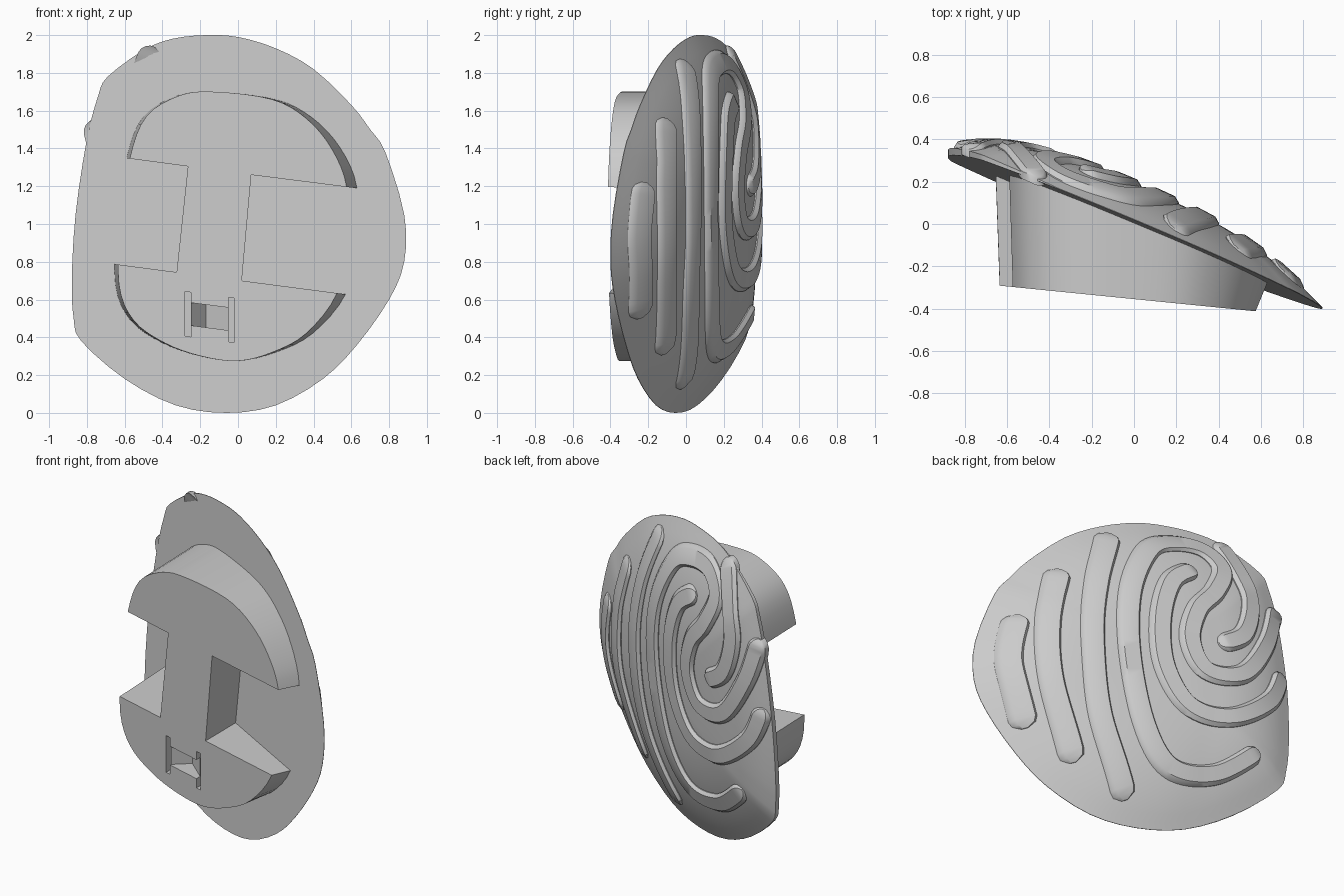
import bpy
import bmesh
import math
from mathutils import Vector

cube = bpy.data.objects.get("Cube")
if cube:
    bpy.data.objects.remove(cube, do_unlink=True)

gray = bpy.data.materials.new("plain gray")
gray.use_nodes = True
color = (0.6, 0.6, 0.6, 1)
gray.diffuse_color = color
gray.node_tree.nodes["Principled BSDF"].inputs["Base Color"].default_value = color


def smooth_path(points, steps, closed=False):
    """Catmull-Rom samples through a few 2D points."""
    pts = [Vector(p) for p in points]
    n = len(pts)
    get = (lambda i: pts[i % n]) if closed else (lambda i: pts[min(max(i, 0), n - 1)])
    out = []
    for i in range(n if closed else n - 1):
        a, b, c, d = (get(i + k) for k in (-1, 0, 1, 2))
        for s in range(steps):
            t = s / steps
            out.append(0.5 * (2 * b + (c - a) * t + (2 * a - 5 * b + 4 * c - d) * t * t
                              + (3 * b - a - 3 * c + d) * t ** 3))
    if not closed:
        out.append(pts[-1])
    return out


def finish(name, bm, smooth=None):
    bmesh.ops.recalc_face_normals(bm, faces=bm.faces)
    mesh = bpy.data.meshes.new(name)
    bm.to_mesh(mesh)
    bm.free()
    mesh.materials.append(gray)
    obj = bpy.data.objects.new(name, mesh)
    bpy.context.collection.objects.link(obj)
    if smooth:
        shade(obj, smooth)
    return obj


def shade(obj, degrees):
    bpy.ops.object.select_all(action="DESELECT")
    obj.select_set(True)
    bpy.context.view_layer.objects.active = obj
    bpy.ops.object.shade_smooth_by_angle(angle=math.radians(degrees))


def loft(name, rings):
    """Closed solid through matching rings of 3D points."""
    bm = bmesh.new()
    rows = [[bm.verts.new(p) for p in ring] for ring in rings]
    n = len(rows[0])
    for a, b in zip(rows, rows[1:]):
        for i in range(n):
            j = (i + 1) % n
            bm.faces.new((a[i], a[j], b[j], b[i]))
    bm.faces.new(rows[0])
    bm.faces.new(rows[-1])
    return bm


def plane_y(x, z):
    return -0.03 - 0.41 * x + 0.05 * (z - 1)


# Shield outline, seen from the front
outline = smooth_path([
    (-.17, 2), (0, 1.99), (.2, 1.93), (.4, 1.82), (.6, 1.63), (.7, 1.5), (.78, 1.38),
    (.88, 1.05), (.88, .8), (.8, .6), (.63, .36), (.45, .18), (.2, .04), (-.06, 0),
    (-.33, .04), (-.6, .18), (-.83, .38), (-.87, .5), (-.88, .7), (-.86, 1.05),
    (-.8, 1.45), (-.74, 1.68), (-.69, 1.78), (-.5, 1.92), (-.35, 1.98)], 3, True)
center = Vector((0, 1))
polar = sorted((math.atan2(p.y - 1, p.x), (p - center).length) for p in outline)
polar = ([(polar[-1][0] - math.tau, polar[-1][1])] + polar
         + [(polar[0][0] + math.tau, polar[0][1])])


def dome_y(x, z):
    """Height of the bulging back surface."""
    angle = math.atan2(z - 1, x)
    for (a, ra), (b, rb) in zip(polar, polar[1:]):
        if a <= angle <= b:
            edge = ra + (rb - ra) * (angle - a) / max(b - a, 1e-6)
            break
    r = min(math.hypot(x, z - 1) / edge, 1)
    lift = 0.06 * max(0, -x - 0.35)
    return plane_y(x, z) + 0.21 * (1 - r ** 3) + lift


# Domed shield with a flat front
rings = [[(p.x, plane_y(p.x, p.y), p.y) for p in outline]]
for k in range(24):
    f = 1 - k / 24
    ring = [center + (p - center) * f for p in outline]
    rings.append([(p.x, dome_y(p.x, p.y) + (0.003 if k == 0 else 0), p.y) for p in ring])
finish("domed_shield", loft("domed_shield", rings), 35)


# Raised winding ridges on the back
def ridge(name, points, width=0.062, height=0.028):
    path = smooth_path(points, 10)
    run = [0]
    for a, b in zip(path, path[1:]):
        run.append(run[-1] + (b - a).length)
    bm = bmesh.new()
    rows = []
    for i, p in enumerate(path):
        t = (path[min(i + 1, len(path) - 1)] - path[max(i - 1, 0)]).normalized()
        side = Vector((-t.y, t.x))
        end = min(run[i], run[-1] - run[i]) / width
        w = width * math.sqrt(max(0.05, 1 - max(0, 1 - end) ** 2))
        top = height * min(1, 0.4 + end)
        row = []
        for s, h in ((-1, -0.03), (-1, 0.006), (-0.7, top), (0.7, top), (1, 0.006), (1, -0.03)):
            q = p + side * s * w
            row.append((q.x, dome_y(q.x, q.y) + h, q.y))
        rows.append(row)
    bm.free()
    finish(name, loft(name, rows), 35)


ridge("ridge_short", [(.7, 1.22), (.74, .9), (.62, .5)])
ridge("ridge_medium", [(.48, 1.56), (.56, 1.2), (.54, .8), (.36, .31)])
ridge("ridge_long", [(.18, 1.87), (.3, 1.5), (.34, 1.1), (.27, .6), (.05, .13)])
ridge("ridge_arch", [
    (-.65, .55), (-.41, .36), (-.14, .35), (.04, .6), (.14, 1.05), (.13, 1.45), (0, 1.76),
    (-.16, 1.85), (-.33, 1.84), (-.42, 1.71), (-.35, 1.53), (-.24, 1.38), (-.2, 1.17),
    (-.3, .99), (-.52, 1.02), (-.69, 1.28), (-.77, 1.55)])
ridge("ridge_loop", [
    (-.25, 1.67), (-.1, 1.55), (-.03, 1.28), (-.06, .97), (-.21, .74), (-.46, .72),
    (-.71, .9), (-.81, 1.12)])
ridge("ridge_core", [(-.37, 1.18), (-.52, 1.28), (-.58, 1.5), (-.53, 1.72), (-.45, 1.94)])

# Mounting block, flaring out toward the shield
profile = smooth_path([
    (-.59, 1.35), (-.5, 1.57), (-.32, 1.68), (-.13, 1.7), (.2, 1.66), (.4, 1.56),
    (.55, 1.4), (.64, 1.19), (.63, .9), (.58, .63), (.4, .42), (.2, .32), (0, .275),
    (-.2, .3), (-.4, .37), (-.57, .49), (-.65, .68), (-.64, 1)], 4, True)
front, back = [], []
for p in profile:
    x = p.x * (0.9 if p.x > 0 else 0.97)
    front.append((x, -0.355 - 0.1 * x, p.y))
    back.append((p.x, plane_y(p.x, p.y) + 0.03, p.y))
block = finish("mounting_block", loft("mounting_block", [front, back]))


def prism(points, y0, y1):
    return loft("cutter", [[(x, y, z) for x, z in points] for y in (y0, y1)])


def tilted_box(x0, x1, z0, z1):
    return [(x, z - 0.13 * (x + 0.15)) for x, z in ((x0, z0), (x1, z0), (x1, z1), (x0, z1))]


# Side notches, the slot's two end bars and its V-shaped web
wedge = [(-.25, -.6), (-.25, -.32), (-.17, -.22), (-.04, -.32), (-.04, -.6)]
cutters = [
    prism([(-.9, 1.39), (-.265, 1.305), (-.325, .745), (-.9, .82)], -1, 1),
    prism([(.07, 1.26), (.9, 1.155), (.9, .585), (.02, .7)], -1, 1),
    prism(tilted_box(-.28, -.25, .39, .625), -1, -.22),
    prism(tilted_box(-.05, -.02, .39, .625), -1, -.22),
    loft("web", [[(x, y, z - 0.13 * (x + 0.15)) for x, y in wedge] for z in (.45, .57)]),
]
helpers = []
for bm in cutters:
    cutter = finish("cutter", bm)
    cutter.hide_render = True
    mod = block.modifiers.new("cut", "BOOLEAN")
    mod.object = cutter
    mod.solver = "EXACT"
    helpers.append(cutter)
bpy.context.view_layer.update()
result = bpy.data.meshes.new_from_object(
    block.evaluated_get(bpy.context.evaluated_depsgraph_get()))
block.modifiers.clear()
block.data = result
for cutter in helpers:
    bpy.data.objects.remove(cutter, do_unlink=True)
shade(block, 30)
